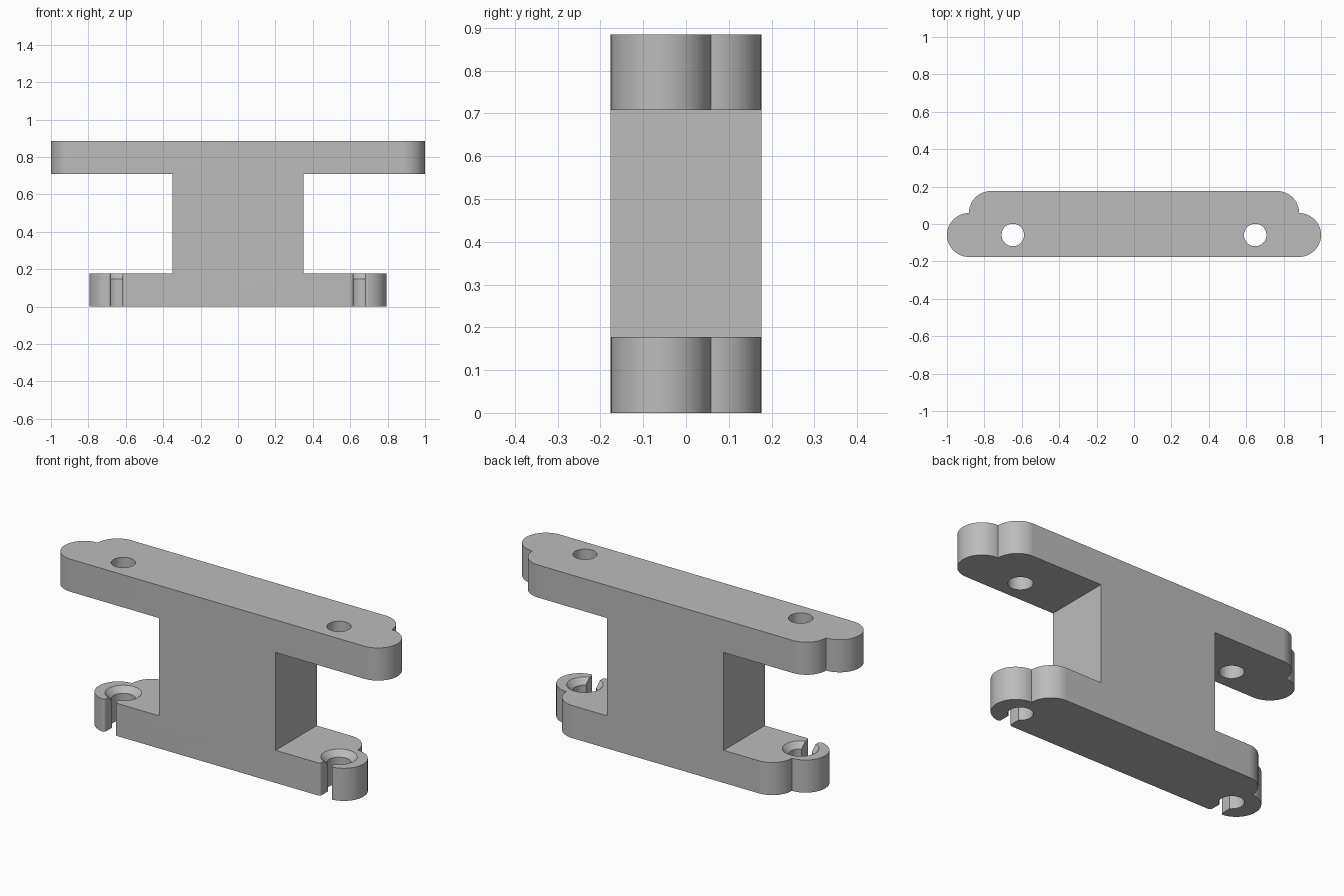
import bpy, bmesh
from math import cos, sin, radians

if "Cube" in bpy.data.objects:
    bpy.data.objects.remove(bpy.data.objects["Cube"])

HALF = 0.176       # half depth of the bracket
R = HALF * 2 / 3   # end lobe radius
PLATE = 0.177      # plate thickness
TOP = 0.885
HOLE_X, HOLE_Y, HOLE_R = 0.648, -R / 2, 0.06
LIP = 0.015        # rounding of the slot mouth
SLOT = 0.031       # half width of the slot

grey = bpy.data.materials.new("plain grey")
grey.use_nodes = True
grey.diffuse_color = (0.5, 0.5, 0.5, 1)
grey.node_tree.nodes["Principled BSDF"].inputs["Base Color"].default_value = (0.5, 0.5, 0.5, 1)


def arc(cx, cy, r, a, b, n=24):
    return [(cx + r * cos(radians(a + (b - a) * i / n)),
             cy + r * sin(radians(a + (b - a) * i / n))) for i in range(n + 1)]


def prism(name, outline, z0, z1):
    """Extrude a closed outline from z0 to z1."""
    bm = bmesh.new()
    face = bm.faces.new([bm.verts.new((x, y, z0)) for x, y in outline])
    up = bmesh.ops.extrude_face_region(bm, geom=[face])["geom"]
    bmesh.ops.translate(bm, vec=(0, 0, z1 - z0),
                        verts=[v for v in up if isinstance(v, bmesh.types.BMVert)])
    bmesh.ops.recalc_face_normals(bm, faces=bm.faces)
    return finish(name, bm)


def cone(name, x, r0, r1, z0, z1):
    """Upright cone or cylinder on a hole axis."""
    bm = bmesh.new()
    bmesh.ops.create_cone(bm, cap_ends=True, segments=64, radius1=r0, radius2=r1, depth=z1 - z0)
    bmesh.ops.translate(bm, vec=(x, HOLE_Y, (z0 + z1) / 2), verts=bm.verts)
    return finish(name, bm)


def finish(name, bm):
    mesh = bpy.data.meshes.new(name)
    bm.to_mesh(mesh)
    bm.free()
    mesh.materials.append(grey)
    obj = bpy.data.objects.new(name, mesh)
    bpy.context.collection.objects.link(obj)
    return obj


def combine(target, tool, operation):
    """Apply a boolean and remove the tool object."""
    mod = target.modifiers.new("combine", "BOOLEAN")
    mod.operation, mod.object, mod.solver = operation, tool, "EXACT"
    bpy.ops.object.select_all(action="DESELECT")
    bpy.context.view_layer.objects.active = target
    target.select_set(True)
    bpy.ops.object.modifier_apply(modifier=mod.name)
    bpy.data.objects.remove(tool)


def plate_outline(reach, slotted):
    """Plate with stepped double-lobe ends, optionally with slots to the front."""
    lobe = reach - R
    half = []
    if slotted:
        inner, outer = HOLE_X - SLOT, HOLE_X + SLOT
        half += arc(inner - LIP, LIP - HALF, LIP, 90 - 180, 0, 8)
        half += [(inner, HOLE_Y), (outer, HOLE_Y)]
        half += arc(outer + LIP, LIP - HALF + 0.001, LIP, 180, 279, 8)
    half += arc(lobe, -R / 2, R, -81 if slotted else -90, 90)
    half += arc(lobe - R, R / 2, R, 0, 90)[1:]
    return half + [(-x, y) for x, y in reversed(half)]


# Plates and connecting web joined into one body
bracket = prism("bracket", plate_outline(0.795, True), 0, PLATE)
combine(bracket, prism("top_plate", plate_outline(1, False), TOP - PLATE, TOP), "UNION")
web = [(-0.35, -HALF), (0.35, -HALF), (0.35, HALF), (-0.35, HALF)]
combine(bracket, prism("web", web, PLATE, TOP - PLATE), "UNION")

# Through holes and countersinks above the bottom plate's slots
for side in (-1, 1):
    x = side * HOLE_X
    combine(bracket, cone("hole", x, HOLE_R, HOLE_R, -0.1, TOP + 0.1), "DIFFERENCE")
    combine(bracket, cone("countersink", x, HOLE_R - 0.01, HOLE_R + 0.04,
                          PLATE - 0.04, PLATE + 0.01), "DIFFERENCE")

bpy.ops.object.shade_smooth_by_angle(angle=radians(30))
